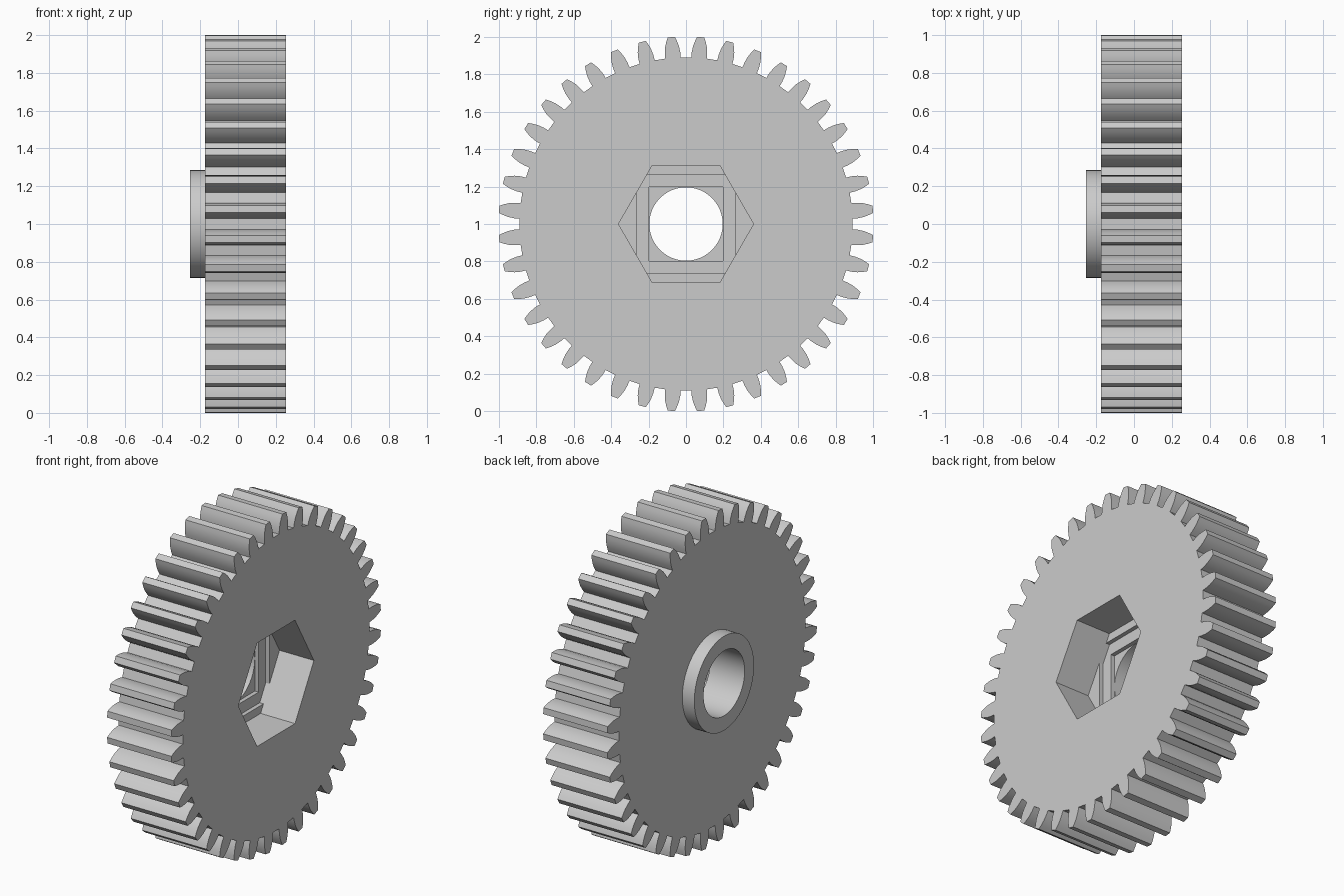
import bpy, bmesh, math

cube = bpy.data.objects.get("Cube")
if cube:
    bpy.data.objects.remove(cube, do_unlink=True)

TEETH = 40
FACE_BACK, FACE_FRONT = -0.175, 0.255   # gear faces along the axle (x)
HUB_END = -0.255
BORE = 0.196
POCKET = 0.025                          # x of the nut pocket floor
STEP = 0.025                            # height of each ledge below it

grey = bpy.data.materials.new("light grey plastic")
grey.use_nodes = True
colour = (0.6, 0.6, 0.6, 1)
grey.diffuse_color = colour
grey.node_tree.nodes["Principled BSDF"].inputs["Base Color"].default_value = colour


def prism(name, outline, x0, x1):
    """Extrude a (y, z) outline along x, around the axle at z = 1."""
    bm = bmesh.new()
    face = bm.faces.new([bm.verts.new((x0, y, z + 1)) for y, z in outline])
    moved = bmesh.ops.extrude_face_region(bm, geom=[face])["geom"]
    verts = [v for v in moved if isinstance(v, bmesh.types.BMVert)]
    bmesh.ops.translate(bm, verts=verts, vec=(x1 - x0, 0, 0))
    bmesh.ops.recalc_face_normals(bm, faces=bm.faces)
    mesh = bpy.data.meshes.new(name)
    bm.to_mesh(mesh)
    bm.free()
    mesh.materials.append(grey)
    obj = bpy.data.objects.new(name, mesh)
    bpy.context.collection.objects.link(obj)
    return obj


def polar(r, a):
    return r * math.cos(a), r * math.sin(a)


def ring(r, n):
    return [polar(r, math.tau * i / n) for i in range(n)]


def cut(target, cutter):
    mod = target.modifiers.new("cut", "BOOLEAN")
    mod.operation, mod.solver, mod.object = "DIFFERENCE", "EXACT", cutter
    bpy.context.view_layer.objects.active = target
    bpy.ops.object.modifier_apply(modifier=mod.name)


# Tooth flank: radius and half angle, from root to tip
flank = [(0.891, 0.047), (0.92, 0.045), (0.952, 0.039), (0.98, 0.029), (1.002, 0.019)]
outline = []
for i in range(TEETH):
    mid = math.tau * (i + 0.5) / TEETH
    outline += [polar(r, mid - a) for r, a in flank]
    outline += [polar(r, mid + a) for r, a in reversed(flank)]
gear = prism("gear_body", outline, FACE_BACK, FACE_FRONT)
hub = prism("hub_collar", ring(0.285, 96), HUB_END, FACE_BACK)

# Hexagonal nut pocket, then two stepped ledges down to the round bore
hexagon = ring(0.361, 6)
w = 0.265
k = 0.361 - w / math.sqrt(3)            # where the hexagon side meets the ledge
h = (0.361 - w) * math.sqrt(3)
ledge = [(w, -h), (w, h), (k, w), (-k, w), (-w, h), (-w, -h), (-k, -w), (k, -w)]
s = BORE + 0.001
square = [(s, -s), (s, s), (-s, s), (-s, -s)]
cutters = [
    prism("bore_cutter", ring(BORE, 96), -0.5, 0.5),
    prism("square_cutter", square, POCKET - 2 * STEP, 0.5),
    prism("ledge_cutter", ledge, POCKET - STEP, 0.5),
    prism("hex_cutter", hexagon, POCKET, 0.5),
]
for c in cutters:
    cut(gear, c)
cut(hub, cutters[0])
for c in cutters:
    bpy.data.objects.remove(c, do_unlink=True)

# Smooth the round surfaces, keep the tooth and pocket edges crisp
for obj in (gear, hub):
    bpy.ops.object.select_all(action="DESELECT")
    obj.select_set(True)
    bpy.context.view_layer.objects.active = obj
    bpy.ops.object.shade_smooth_by_angle(angle=math.radians(15))
